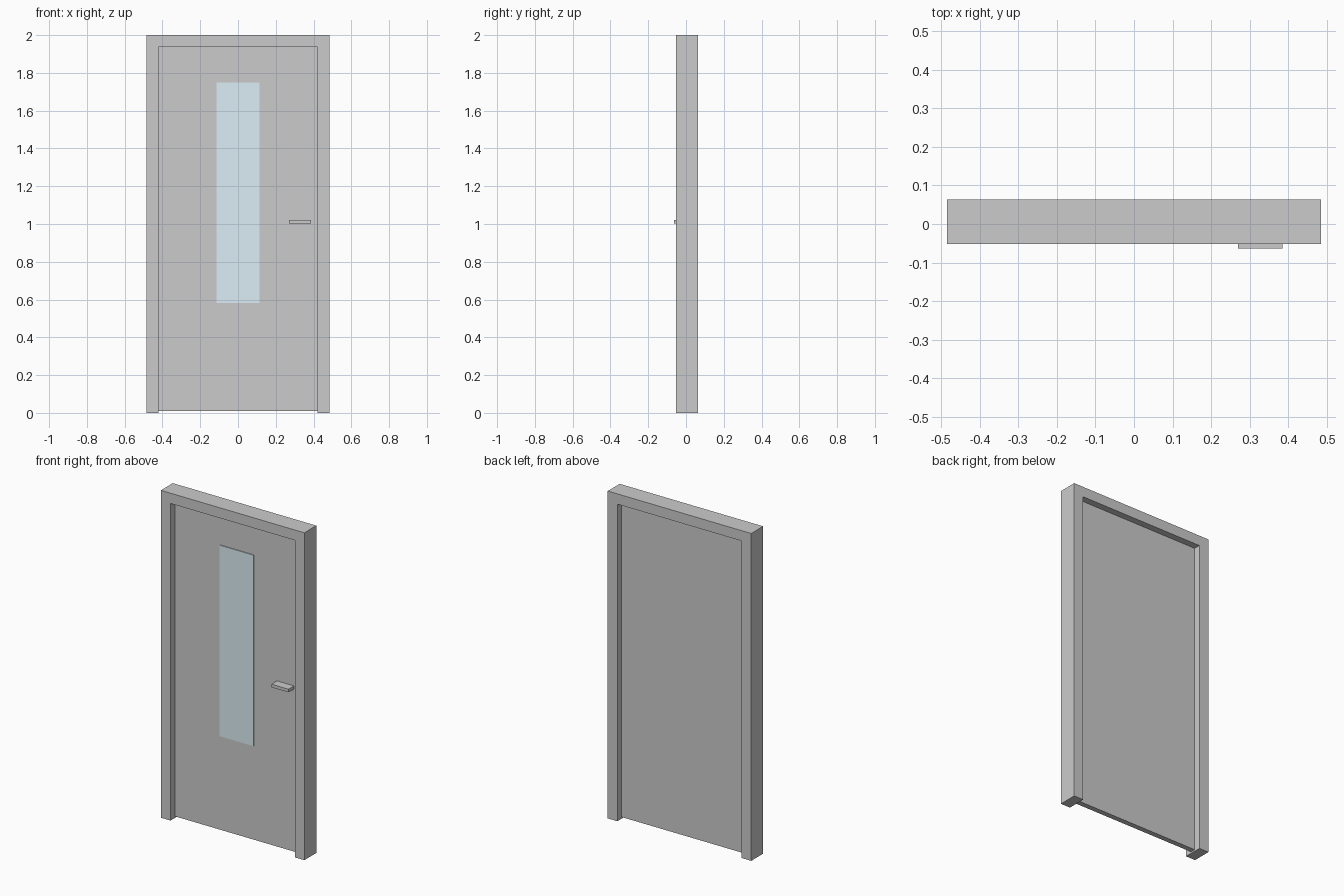
import bpy
import bmesh

if "Cube" in bpy.data.objects:
    bpy.data.objects.remove(bpy.data.objects["Cube"])


def new_object(name, bm):
    bmesh.ops.recalc_face_normals(bm, faces=bm.faces)
    mesh = bpy.data.meshes.new(name)
    bm.to_mesh(mesh)
    bm.free()
    obj = bpy.data.objects.new(name, mesh)
    bpy.context.collection.objects.link(obj)
    return obj


def extruded(name, profile, y0, y1):
    """Extrude an (x, z) outline from y0 to y1."""
    bm = bmesh.new()
    face = bm.faces.new([bm.verts.new((x, y0, z)) for x, z in profile])
    ext = bmesh.ops.extrude_face_region(bm, geom=[face])["geom"]
    moved = [v for v in ext if isinstance(v, bmesh.types.BMVert)]
    bmesh.ops.translate(bm, verts=moved, vec=(0, y1 - y0, 0))
    return new_object(name, bm)


def slab(name, x0, x1, y0, y1, z0, z1):
    return extruded(name, [(x0, z0), (x1, z0), (x1, z1), (x0, z1)], y0, y1)


OUT, INN = 0.485, 0.42      # frame half widths
TOP, HEAD = 2.0, 1.937      # frame top and opening top
FRONT, BACK = -0.052, 0.063
LEAF_FRONT, LEAF_BACK = -0.010, 0.022

# Frame: one open-bottomed surround
right = [(OUT, TOP), (OUT, 0), (INN, 0), (INN, HEAD)]
extruded("door_frame", right + [(-x, z) for x, z in reversed(right)], FRONT, BACK)

# Door leaf, recessed on both sides with a small floor gap
slab("door_leaf", -INN, INN, LEAF_FRONT, LEAF_BACK, 0.01, HEAD)

# Vision panel, standing slightly proud of the leaf front
glass = slab("glass_panel", -0.115, 0.115, LEAF_FRONT - 0.005, LEAF_FRONT + 0.006, 0.583, 1.75)
mat = bpy.data.materials.new("pale_glass")
mat.diffuse_color = (0.72, 0.85, 0.92, 1.0)
mat.use_nodes = True
mat.node_tree.nodes["Principled BSDF"].inputs["Base Color"].default_value = mat.diffuse_color
glass.data.materials.append(mat)

# Lever handle
slab("handle", 0.27, 0.386, -0.063, LEAF_FRONT + 0.002, 1.003, 1.022)
